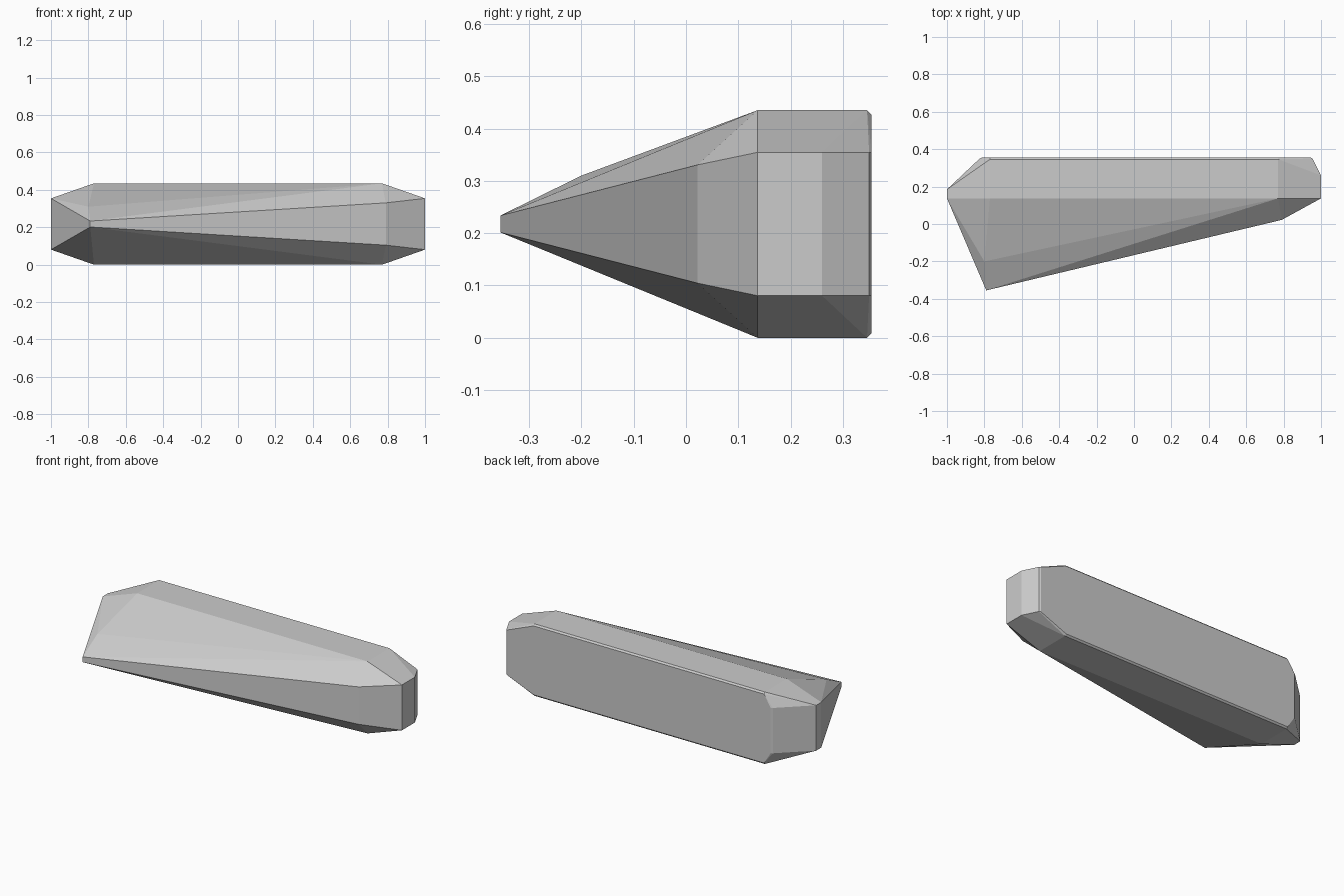
import bpy, bmesh

if "Cube" in bpy.data.objects:
    bpy.data.objects.remove(bpy.data.objects["Cube"])

MID = 0.2175  # mid height of the symmetric part of the block

# Corner points in plan with half height: (x, y, half_height)
corners = [
    # flat top / bottom plateau
    (-0.77, 0.137, 0.2175), (0.77, 0.137, 0.2175),
    (-0.77, 0.346, 0.2175), (0.77, 0.346, 0.2175),
    # back face with narrow chamfer
    (-0.77, 0.355, 0.208), (0.77, 0.355, 0.208),
    (-0.815, 0.355, 0.137), (0.945, 0.355, 0.137),
    (-0.825, 0.35, 0.137), (0.955, 0.35, 0.137),
    # left and right end faces
    (-1.0, 0.137, 0.137), (-1.0, 0.185, 0.137),
    (1.0, 0.137, 0.137), (1.0, 0.26, 0.137),
    # front knuckle and pointed tip
    (0.79, 0.022, 0.113), (-0.79, -0.355, 0.016),
]

bm = bmesh.new()
for x, y, h in corners:
    for s in (-1, 1):
        bm.verts.new((x, y, MID + s * h))
# raised shoulder behind the tip
bm.verts.new((-0.80, -0.20, 0.31))

# Faceted skin around the corners
hull = bmesh.ops.convex_hull(bm, input=bm.verts[:])
loose = [v for v in bm.verts if not v.link_faces]
bmesh.ops.delete(bm, geom=loose, context='VERTS')
bmesh.ops.dissolve_limit(bm, angle_limit=0.01, verts=bm.verts[:], edges=bm.edges[:])
bmesh.ops.recalc_face_normals(bm, faces=bm.faces[:])

mesh = bpy.data.meshes.new("wedge_block")
bm.to_mesh(mesh)
bm.free()
block = bpy.data.objects.new("wedge_block", mesh)
bpy.context.collection.objects.link(block)
